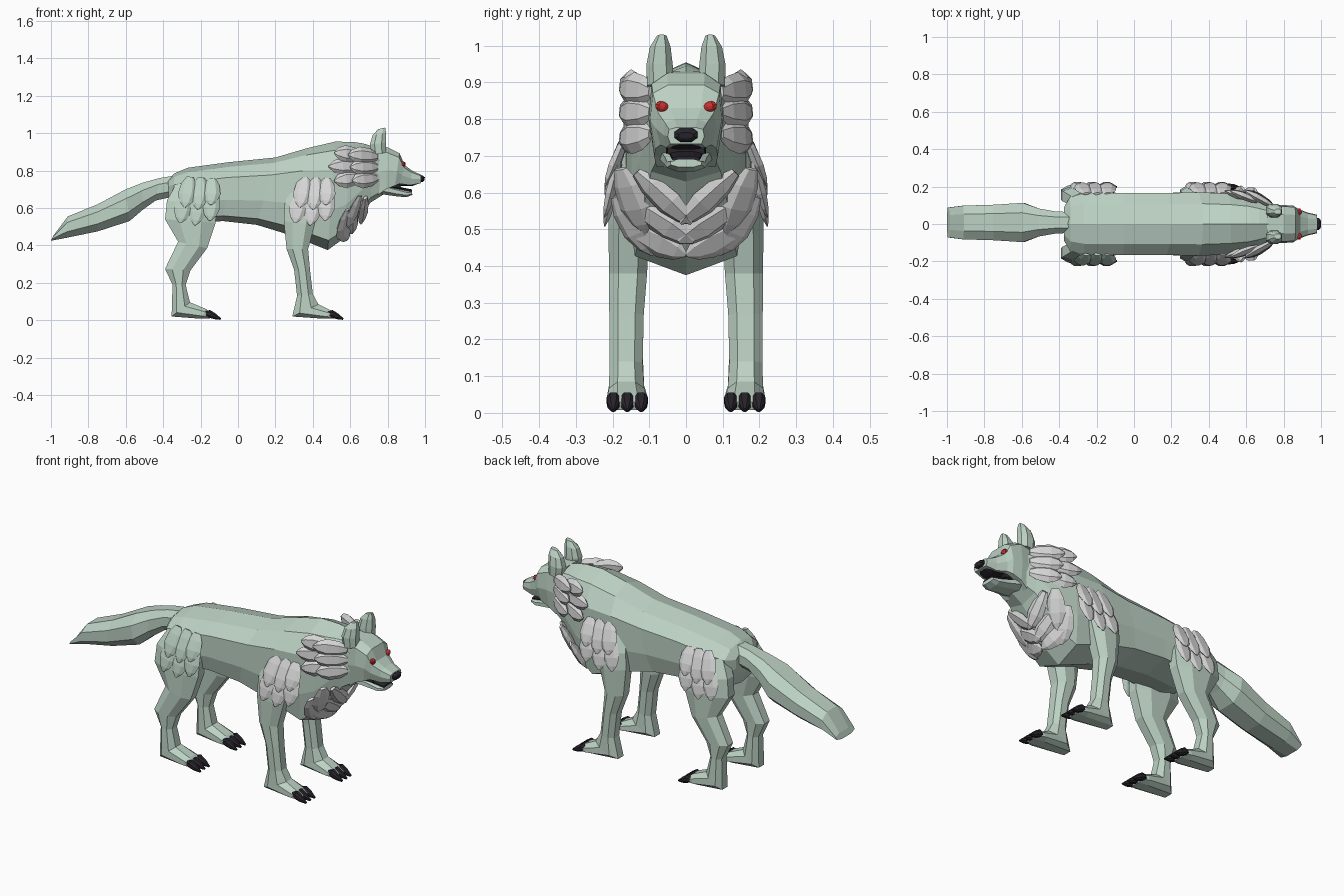
import bpy, bmesh, math
from mathutils import Vector


def material(name, rgb):
    m = bpy.data.materials.new(name)
    m.diffuse_color = (*rgb, 1)
    return m


GREEN = material("sage fur", (0.51, 0.645, 0.555))
GREY = material("pale grey fur", (0.68, 0.68, 0.68))
DARK = material("claw black", (0.022, 0.018, 0.025))
RED = material("eye red", (0.60, 0.03, 0.03))

# cross-sections: u sideways, v from bottom (0) to top (1)
BODY = [(0, 1), (.64, .92), (1, .74), (1, .36), (.86, .09), (0, 0),
        (-.86, .09), (-1, .36), (-1, .74), (-.64, .92)]
OCT = [(.5, 1), (1, .72), (1, .28), (.5, 0), (-.5, 0), (-1, .28), (-1, .72), (-.5, 1)]
SKULL = [(.5, 1), (.92, .87), (1, .45), (.85, 0), (-.85, 0), (-1, .45), (-.92, .87), (-.5, 1)]


def loft(name, rings, mat):
    bm = bmesh.new()
    rows = [[bm.verts.new(p) for p in r] for r in rings]
    n = len(rows[0])
    for a, b in zip(rows, rows[1:]):
        for i in range(n):
            bm.faces.new((a[i], a[(i + 1) % n], b[(i + 1) % n], b[i]))
    bm.faces.new(rows[0])
    bm.faces.new(rows[-1])
    bmesh.ops.recalc_face_normals(bm, faces=bm.faces[:])
    me = bpy.data.meshes.new(name)
    bm.to_mesh(me)
    bm.free()
    me.materials.append(mat)
    ob = bpy.data.objects.new(name, me)
    bpy.context.collection.objects.link(ob)
    return ob


def section(xt, zt, xb, zb, w, y=0, profile=OCT):
    """Ring spanned by a top/front point and a bottom/back point, half width w."""
    return [(xb + (xt - xb) * v, y + u * w, zb + (zt - zb) * v) for u, v in profile]


def leaf(name, base, tip, normal, width, thick, mat):
    """Flattened tuft of fur running from base to a pointed tip."""
    base, tip = Vector(base), Vector(tip)
    d = tip - base
    side = d.cross(Vector(normal)).normalized()
    up = side.cross(d).normalized()
    rings = []
    for t, k in ((0, .4), (.25, .85), (.6, 1), (.85, .65), (1, .12)):
        c = base + d * t
        rings.append([c + side * (math.cos(a) * width / 2 * k) + up * (math.sin(a) * thick / 2 * k)
                      for a in (math.tau * i / 6 for i in range(6))])
    return loft(name, rings, mat)


# torso and neck
loft("body", [section(*s, profile=BODY) for s in (
    (-.375, .75, -.37, .62, .09), (-.34, .785, -.345, .55, .145), (-.27, .815, -.25, .52, .165),
    (-.05, .845, -.08, .53, .165), (.20, .87, .10, .51, .165), (.37, .92, .28, .455, .17),
    (.52, .955, .48, .375, .162), (.62, .953, .555, .43, .148), (.67, .945, .64, .54, .13),
    (.72, .93, .71, .63, .11), (.77, .915, .79, .68, .085))], GREEN)

# tail
loft("tail", [section(*s, y=.008) for s in (
    (-.33, .775, -.35, .66, .055), (-.42, .76, -.44, .64, .06), (-.51, .735, -.51, .59, .075),
    (-.60, .70, -.58, .53, .105), (-.75, .62, -.75, .475, .095), (-.91, .555, -.92, .44, .09),
    (-.985, .455, -1.0, .425, .08))], GREEN)

# head with upper jaw
loft("head", [section(*s, profile=SKULL) for s in (
    (.71, .93, .75, .67, .095), (.80, .925, .79, .70, .102), (.864, .893, .84, .72, .098),
    (.89, .83, .865, .73, .082), (.93, .80, .92, .722, .062), (.978, .778, .978, .733, .05))], GREEN)
loft("lower_jaw", [section(*s) for s in (
    (.74, .74, .76, .675, .075), (.84, .712, .85, .662, .058), (.90, .694, .90, .658, .052),
    (.93, .69, .932, .67, .042))], GREEN)

# dark mouth lining and nose
loft("mouth_back", [section(*s) for s in (
    (.79, .745, .79, .69, .055), (.85, .735, .85, .70, .055), (.872, .732, .868, .695, .05))], DARK)
loft("mouth_roof", [section(*s) for s in (
    (.84, .735, .84, .72, .05), (.93, .73, .93, .717, .04), (.965, .74, .965, .73, .032))], DARK)
loft("mouth_floor", [section(*s) for s in (
    (.84, .718, .84, .70, .046), (.93, .699, .93, .685, .037))], DARK)
loft("nose", [section(*s) for s in (
    (.955, .782, .965, .745, .022), (.975, .778, .975, .738, .031), (.99, .772, .99, .740, .031),
    (.999, .764, .997, .748, .02))], DARK)

HIND = ((-.14, .72, -.33, .73, .05, .12), (-.115, .61, -.38, .64, .055, .148),
        (-.12, .52, -.39, .54, .054, .155), (-.165, .385, -.32, .42, .05, .16),
        (-.255, .265, -.39, .275, .045, .162), (-.28, .19, -.35, .19, .043, .162),
        (-.257, .096, -.355, .02, .048, .162), (-.17, .06, -.20, .008, .055, .16),
        (-.14, .035, -.15, .01, .045, .16))
FORE = ((.44, .72, .28, .73, .05, .12), (.43, .60, .25, .62, .058, .148),
        (.41, .51, .245, .53, .056, .155), (.375, .38, .26, .38, .052, .158),
        (.385, .27, .30, .27, .047, .162), (.40, .14, .316, .13, .045, .163),
        (.43, .085, .29, .02, .048, .162), (.50, .05, .46, .008, .055, .16),
        (.53, .03, .52, .008, .045, .16))

for s, side in ((-1, "right"), (1, "left")):
    # legs and claws
    for part, rows, toe in (("hind", HIND, -.17), ("front", FORE, .485)):
        loft(f"{part}_leg_{side}", [section(*r[:5], y=s * r[5]) for r in rows], GREEN)
        for i in range(3):
            loft(f"{part}_claw_{side}_{i}", [section(toe + a, zt, toe + b, zb, w, y=s * .16 + (i - 1) * .038)
                 for a, zt, b, zb, w in ((-.01, .046, -.01, .022, .012), (.02, .055, .015, .014, .018),
                                         (.05, .036, .042, .006, .016), (.08, .01, .075, .002, .004))], DARK)

    # ears
    loft(f"ear_{side}", [section(*r[:5], y=s * r[5]) for r in (
        (.79, .895, .715, .885, .036, .07), (.792, .95, .705, .94, .036, .072),
        (.792, 1.0, .72, .99, .028, .07), (.787, 1.03, .75, 1.022, .013, .066))], GREEN)

    # slanted eyes
    bpy.ops.mesh.primitive_uv_sphere_add(segments=8, ring_count=6, radius=1,
                                         location=(.880, s * .064, .833),
                                         rotation=(s * .35, 0, -s * .4))
    eye = bpy.context.object
    eye.name = f"eye_{side}"
    eye.scale = (.016, .022, .015)
    eye.data.materials.append(RED)

    # hanging tufts on shoulder and hip: lower row, with a staggered row over it
    for part, x0 in (("shoulder", .325), ("hip", -.29)):
        mat = GREEN if (part == "hip" and s < 0) else GREY
        for i in range(3):
            x = x0 + i * .07
            drop = (.0, -.012, .012)[i]
            leaf(f"{part}_tuft_low_{side}_{i}", (x + .015, s * .18, .69 + drop),
                 (x - .02 + .01 * i, s * .222, .52 + drop), (0, s, .2), .095, .032, mat)
            leaf(f"{part}_tuft_high_{side}_{i}", (x + .035 - .012 * i, s * .162, .765 - i * .004),
                 (x + .005, s * .22, .605 + drop), (0, s, .35), .098, .034, mat)

    # neck mane, swept backwards and fanned out
    for i, z in enumerate((.88, .825, .765)):
        leaf(f"neck_tuft_back_{side}_{i}", (.66, s * .12, z),
             (.485 + .03 * abs(i - 1), s * .178, z + .015 - i * .018), (.3, s, .1), .095, .045, GREY)
        leaf(f"neck_tuft_front_{side}_{i}", (.745, s * .095, z - .005),
             (.59 + .01 * i, s * .18, z + .005 - i * .012), (.5, s, .1), .095, .045, GREY)

    # chest ruff, crossing towards the middle
    for i, (y0, z0, y1, z1, lift, w) in enumerate((
            (.16, .515, .0, .43, -.005, .10), (.19, .59, .09, .43, -.005, .10),
            (.14, .57, -.02, .465, .012, .095), (.178, .665, .11, .49, .012, .10),
            (.135, .655, -.015, .515, .025, .085))):
        def at(y, z):
            return (.585 + (z - .42) * .6 - abs(y) * .52 + lift, s * y, z)
        leaf(f"chest_tuft_{side}_{i}", at(y0, z0), at(y1, z1), (.8, s * .45, -.35), w, .04, GREY)
